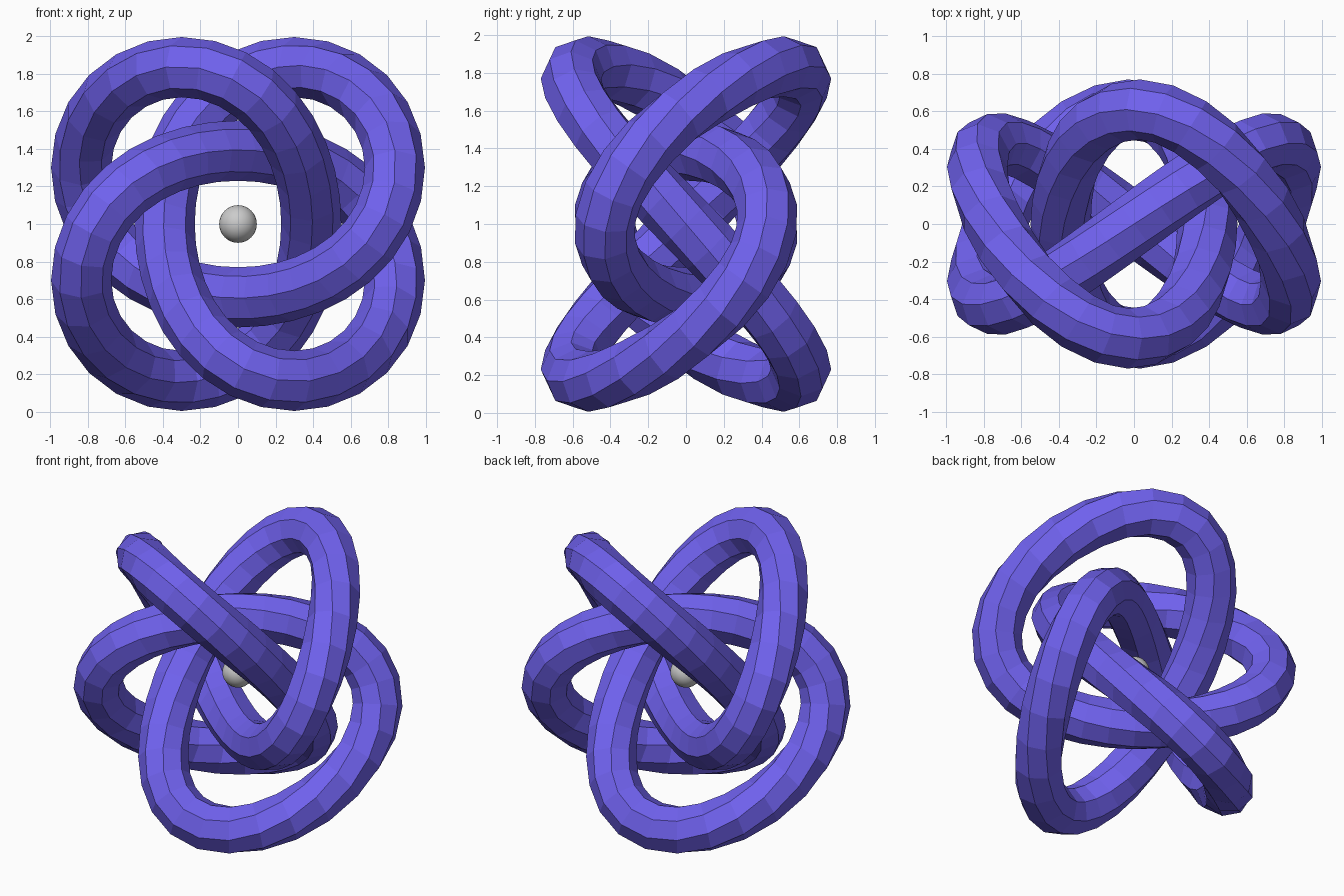
import bpy, bmesh
from math import sin, cos, pi
from mathutils import Vector

if "Cube" in bpy.data.objects:
    bpy.data.objects.remove(bpy.data.objects["Cube"])

SEGS, SIDES, TUBE = 96, 8, 0.16


def path(s):
    # four-lobed closed knot winding three times around the y axis
    x = z = 0
    for amp, freq in ((0.675, 3), (-0.235, -1), (-0.05, 7)):
        x += amp * sin(freq * s)
        z += amp * cos(freq * s)
    y = 0.51 * sin(4 * s) - 0.05 * sin(8 * s) - 0.115 * sin(2 * s)
    return Vector((x, y, 1 + z))


# knotted tube: octagonal section swept along the path
bm = bmesh.new()
rings = []
for i in range(SEGS):
    s = 2 * pi * i / SEGS
    p = path(s)
    t = (path(s + 0.01) - path(s - 0.01)).normalized()
    side = t.cross(Vector((0, 1, 0))).normalized()
    up = side.cross(t)
    rings.append([bm.verts.new(p + TUBE * (cos(a) * side + sin(a) * up))
                  for a in (2 * pi * k / SIDES for k in range(SIDES))])
for i in range(SEGS):
    a, b = rings[i], rings[(i + 1) % SEGS]
    for k in range(SIDES):
        n = (k + 1) % SIDES
        bm.faces.new((a[k], a[n], b[n], b[k]))
bmesh.ops.recalc_face_normals(bm, faces=bm.faces)
mesh = bpy.data.meshes.new("knotted_tube")
bm.to_mesh(mesh)
bm.free()
knot = bpy.data.objects.new("knotted_tube", mesh)
bpy.context.collection.objects.link(knot)
mat = bpy.data.materials.new("violet")
mat.diffuse_color = (0.16, 0.12, 0.85, 1)
mat.use_nodes = True
mat.node_tree.nodes["Principled BSDF"].inputs["Base Color"].default_value = mat.diffuse_color
mesh.materials.append(mat)

# small ball in the middle
bpy.ops.mesh.primitive_uv_sphere_add(segments=32, ring_count=16, radius=0.1, location=(0, 0, 1))
ball = bpy.context.object
ball.name = "centre_ball"
bpy.ops.object.shade_smooth()
